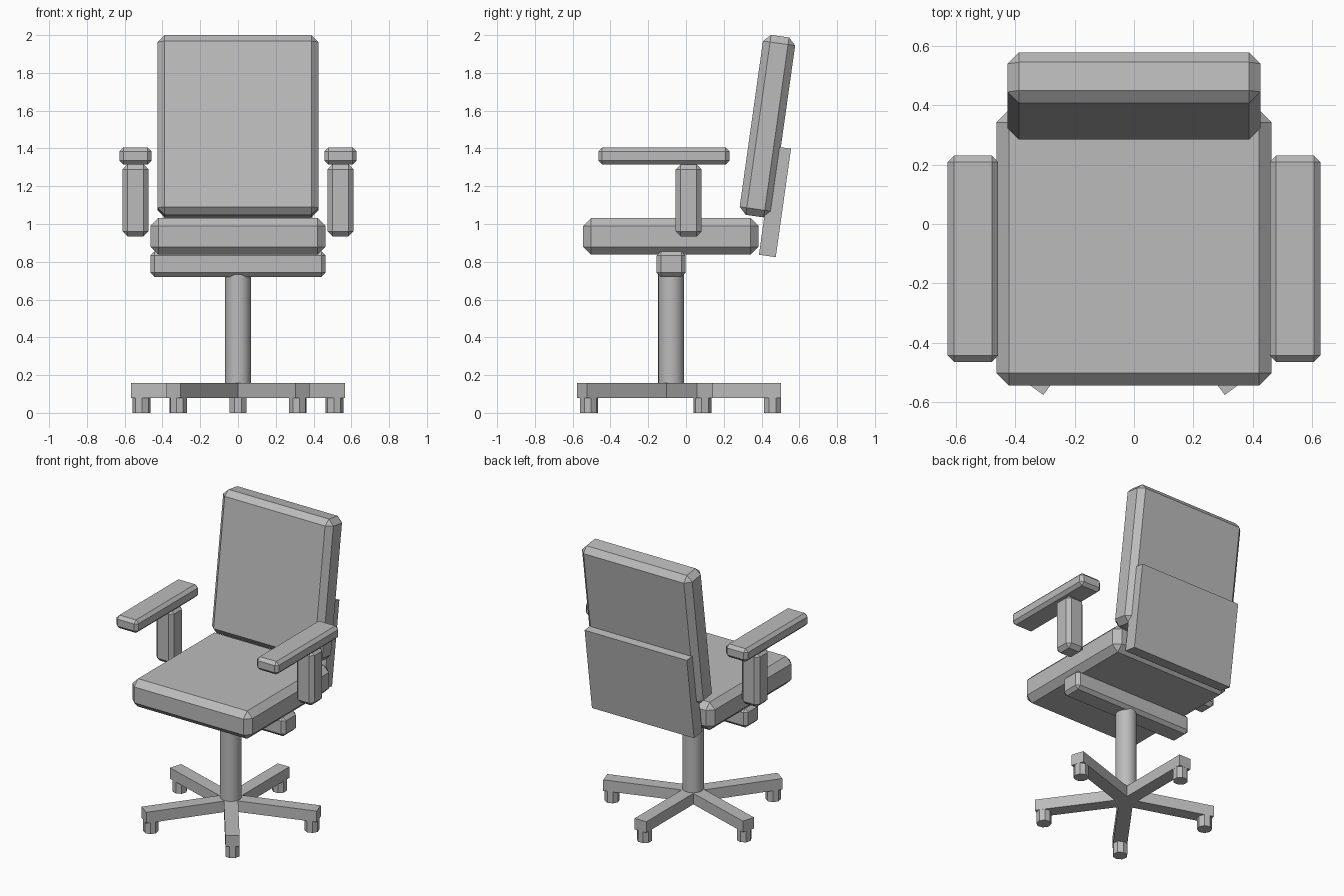
import bpy, bmesh, math
from mathutils import Matrix, Vector

if "Cube" in bpy.data.objects:
    bpy.data.objects.remove(bpy.data.objects["Cube"])

grey = bpy.data.materials.new("plain grey")
grey.diffuse_color = (0.5, 0.5, 0.5, 1)
grey.use_nodes = True
grey.node_tree.nodes["Principled BSDF"].inputs["Base Color"].default_value = grey.diffuse_color

CENTRE_Y = -0.079            # axis of the column and star base
TILT = math.radians(-8)      # recline of the backrest


def finish(name, bm, loc=(0, 0, 0), rot=(0, 0, 0)):
    mesh = bpy.data.meshes.new(name)
    bm.to_mesh(mesh)
    bm.free()
    mesh.materials.append(grey)
    obj = bpy.data.objects.new(name, mesh)
    obj.location, obj.rotation_euler = loc, rot
    bpy.context.collection.objects.link(obj)
    return obj


def block(name, size, loc, bevel=0.0, rot=(0, 0, 0), offset=(0, 0, 0)):
    """Box with single-segment chamfered edges."""
    bm = bmesh.new()
    bmesh.ops.create_cube(bm, size=1)
    bmesh.ops.scale(bm, vec=size, verts=bm.verts)
    if bevel:
        bmesh.ops.bevel(bm, geom=bm.edges[:], offset=bevel, segments=1,
                        affect='EDGES', profile=0.5)
    bmesh.ops.translate(bm, vec=offset, verts=bm.verts)
    return finish(name, bm, loc, rot)


def cylinder(name, sides, radius, z0, z1, loc, turn=0.0, start=0.0):
    bm = bmesh.new()
    bmesh.ops.create_cone(bm, cap_ends=True, segments=sides, radius1=radius,
                          radius2=radius, depth=z1 - z0,
                          matrix=Matrix.Rotation(start, 4, 'Z'))
    return finish(name, bm, (loc[0], loc[1], (z0 + z1) / 2), (0, 0, turn))


# Cushions and back plate
block("seat", (0.928, 0.928, 0.195), (0, -0.08, 0.935), 0.042)
block("backrest", (0.852, 0.172, 0.962), (0, 0.431, 1.518), 0.038, (TILT, 0, 0))
block("back_plate", (0.79, 0.09, 0.58), (0, 0.471, 1.118), 0, (TILT, 0, 0))

# Cross bar under the seat and the column
block("seat_bracket", (0.928, 0.153, 0.135), (0, CENTRE_Y, 0.788), 0.022)
column = cylinder("column", 32, 0.068, 0.10, 0.76, (0, CENTRE_Y))
bpy.context.view_layer.objects.active = column
column.select_set(True)
bpy.ops.object.shade_smooth_by_angle(angle=math.radians(30))

# Armrests
for side, s in (("left", -1), ("right", 1)):
    block(side + "_arm_post", (0.137, 0.137, 0.381), (s * 0.543, 0.014, 1.125), 0.026)
    block(side + "_arm_pad", (0.170, 0.695, 0.091), (s * 0.543, -0.117, 1.36), 0.021)

# Five-spoke base with octagonal feet
for i in range(5):
    a = math.radians(90 + 72 * i)
    block(f"base_leg_{i + 1}", (0.582, 0.09, 0.077), (0, CENTRE_Y, 0.1185),
          0, (0, 0, a), (0.291, 0, 0))
    cylinder(f"caster_{i + 1}", 8, 0.048, 0.0, 0.082,
             (0.537 * math.cos(a), CENTRE_Y + 0.537 * math.sin(a)),
             a, math.radians(22.5))
